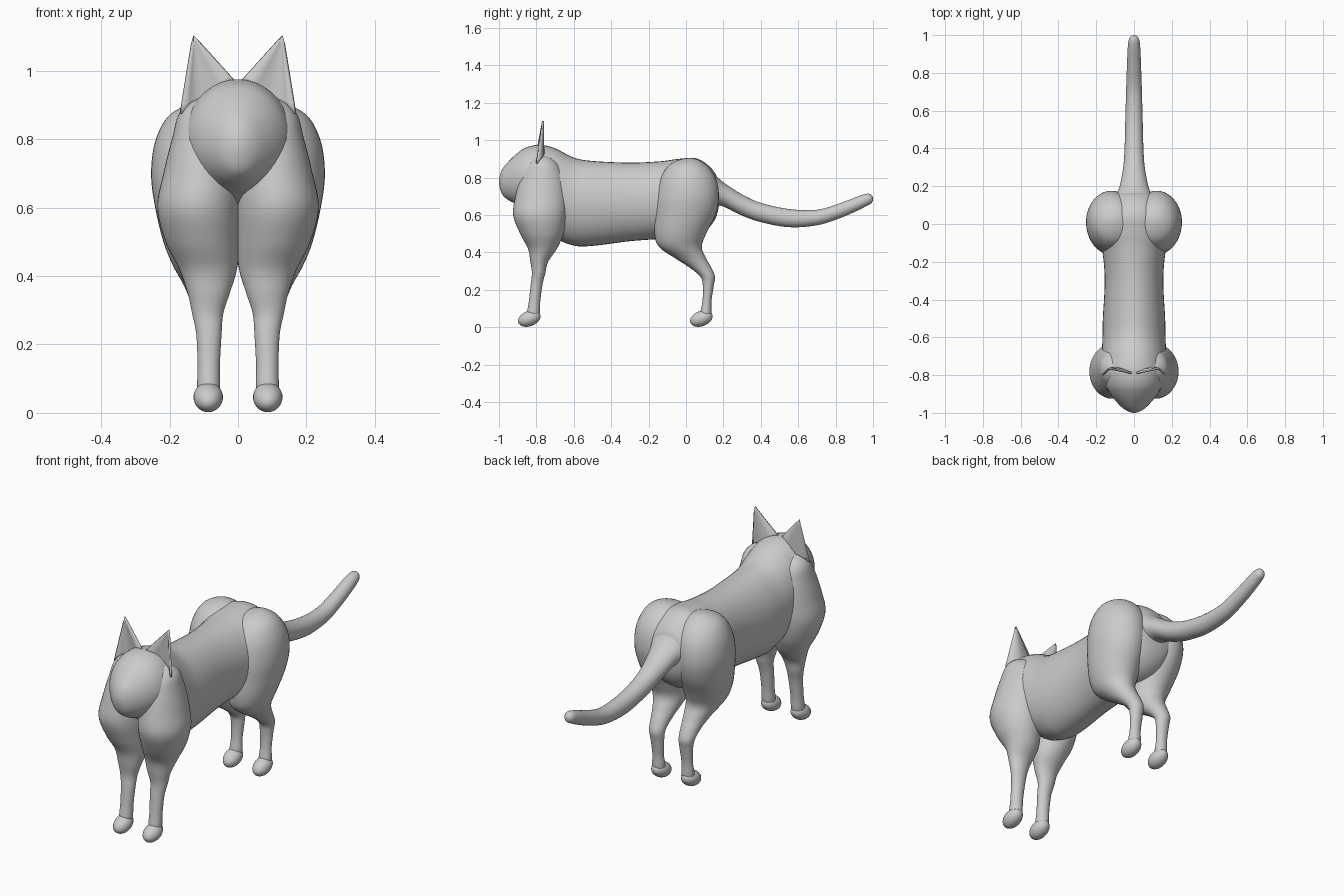
import bpy
import bmesh
import math

if "Cube" in bpy.data.objects:
    bpy.data.objects.remove(bpy.data.objects["Cube"])

# Single coat colour
coat = bpy.data.materials.new("grey coat")
coat.use_nodes = True
coat.diffuse_color = (0.6, 0.6, 0.6, 1)
coat.node_tree.nodes["Principled BSDF"].inputs["Base Color"].default_value = (0.6, 0.6, 0.6, 1)


def finish(name, bm):
    """Turn a bmesh into a smooth object with the coat material."""
    bmesh.ops.remove_doubles(bm, verts=bm.verts, dist=1e-5)
    bmesh.ops.recalc_face_normals(bm, faces=bm.faces)
    for face in bm.faces:
        face.smooth = True
    mesh = bpy.data.meshes.new(name)
    bm.to_mesh(mesh)
    bm.free()
    mesh.materials.append(coat)
    obj = bpy.data.objects.new(name, mesh)
    bpy.context.collection.objects.link(obj)
    return obj


def spline(a, b, c, d, t):
    """Catmull-Rom blend between b and c."""
    return 0.5 * (2 * b + (c - a) * t + (2 * a - 5 * b + 4 * c - d) * t * t
                  + (3 * b - a - 3 * c + d) * t ** 3)


def smooth_rows(rows, steps):
    """Refine stations; mirrored ghost stations make the closed ends round."""
    def ghost(row):
        pos, lo, hi, low, high = row
        return (pos, hi, lo, high, low)
    ext = [ghost(rows[1])] + rows + [ghost(rows[-2])]
    out = []
    for i in range(len(rows) - 1):
        for s in range(steps):
            out.append([spline(*vals, s / steps) for vals in zip(*ext[i:i + 4])])
    return out + [rows[-1]]


def loft(name, rows, place, steps=6, sides=40):
    """Skin elliptical rings; a row is position, then two lo/hi extents."""
    bm = bmesh.new()
    rings = []
    for pos, lo, hi, low, high in smooth_rows(rows, steps):
        ring = []
        for k in range(sides):
            ang = math.tau * k / sides
            p = (lo + hi) / 2 + (hi - lo) / 2 * math.cos(ang)
            q = (low + high) / 2 + (high - low) / 2 * math.sin(ang)
            ring.append(bm.verts.new(place(pos, p, q)))
        rings.append(ring)
    for one, two in zip(rings, rings[1:]):
        for k in range(sides):
            n = (k + 1) % sides
            bm.faces.new((one[k], one[n], two[n], two[k]))
    return finish(name, bm)


def along_y(pos, p, q):
    return (p, pos, q)


def paw(name, x, y):
    """Egg-shaped paw, toes tipped slightly down."""
    bm = bmesh.new()
    bmesh.ops.create_uvsphere(bm, u_segments=28, v_segments=18, radius=1)
    for v in bm.verts:
        px, py, pz = v.co
        v.co = (x + 0.043 * px, y + 0.06 * py, 0.046 + 0.042 * pz + 0.012 * py)
    return finish(name, bm)


# Head, neck, trunk and rump: y, half width, bottom, top
trunk = [
    (-1.0, 0, 0.78, 0.78), (-0.985, 0.045, 0.715, 0.84),
    (-0.95, 0.085, 0.68, 0.885), (-0.9, 0.125, 0.655, 0.932),
    (-0.85, 0.15, 0.63, 0.963), (-0.78, 0.168, 0.57, 0.975),
    (-0.7, 0.17, 0.48, 0.957), (-0.6, 0.167, 0.437, 0.907),
    (-0.5, 0.165, 0.435, 0.889), (-0.3, 0.155, 0.46, 0.88),
    (-0.14, 0.168, 0.472, 0.887), (-0.04, 0.195, 0.48, 0.9),
    (0.05, 0.19, 0.49, 0.904), (0.12, 0.15, 0.53, 0.865),
    (0.165, 0.1, 0.6, 0.805), (0.18, 0, 0.71, 0.71)]
loft("head_and_trunk", [(y, -w, w, lo, hi) for y, w, lo, hi in trunk], along_y)

# Tail: y, half width, bottom, top
tail = [
    (0.08, 0, 0.74, 0.74), (0.1, 0.1, 0.64, 0.85), (0.15, 0.095, 0.65, 0.82),
    (0.2, 0.076, 0.645, 0.775), (0.3, 0.057, 0.597, 0.71),
    (0.4, 0.05, 0.562, 0.665), (0.55, 0.046, 0.535, 0.632),
    (0.7, 0.042, 0.545, 0.628), (0.82, 0.038, 0.582, 0.662),
    (0.92, 0.034, 0.625, 0.7), (0.97, 0.029, 0.651, 0.714),
    (0.993, 0.018, 0.665, 0.705), (1.0, 0, 0.685, 0.685)]
loft("tail", [(y, -w, w, lo, hi) for y, w, lo, hi in tail], along_y)

# Legs: z, front y, back y, inner x, outer x
foreleg = [
    (0.92, -0.77, -0.77, 0.1, 0.1), (0.88, -0.84, -0.69, 0.03, 0.168),
    (0.8, -0.885, -0.65, 0, 0.193), (0.7, -0.912, -0.635, -0.005, 0.218),
    (0.6, -0.924, -0.637, -0.005, 0.236), (0.5, -0.887, -0.655, -0.003, 0.212),
    (0.42, -0.845, -0.69, 0.003, 0.172), (0.35, -0.832, -0.737, 0.024, 0.147),
    (0.29, -0.824, -0.752, 0.043, 0.134), (0.23, -0.83, -0.767, 0.048, 0.122),
    (0.14, -0.84, -0.779, 0.053, 0.118), (0.06, -0.85, -0.785, 0.055, 0.117),
    (0.03, -0.82, -0.82, 0.087, 0.087)]
hindleg = [
    (0.905, 0.02, 0.02, 0.11, 0.11), (0.875, -0.08, 0.1, 0.02, 0.195),
    (0.8, -0.135, 0.158, -0.01, 0.24), (0.7, -0.158, 0.176, -0.015, 0.254),
    (0.6, -0.166, 0.157, -0.012, 0.242), (0.5, -0.168, 0.108, -0.005, 0.218),
    (0.43, -0.145, 0.084, 0.008, 0.19), (0.37, -0.06, 0.107, 0.025, 0.157),
    (0.32, 0.018, 0.135, 0.038, 0.138), (0.27, 0.077, 0.155, 0.046, 0.128),
    (0.22, 0.09, 0.148, 0.05, 0.12), (0.14, 0.088, 0.136, 0.056, 0.115),
    (0.06, 0.075, 0.133, 0.055, 0.117), (0.03, 0.1, 0.1, 0.087, 0.087)]

# Ear base arc, from the outer corner to the inner one
ear_base = [(0.167, -0.8, 0.875), (0.145, -0.777, 0.885), (0.115, -0.763, 0.9),
            (0.085, -0.762, 0.915), (0.05, -0.772, 0.945), (0.01, -0.79, 0.97)]
ear_tip = (0.13, -0.765, 1.103)


def ear(name, side):
    """Thin curved leaf of strips narrowing to the tip."""
    bm = bmesh.new()
    levels = 8
    rows = []
    for j in range(levels + 1):
        t = j / levels
        rows.append([bm.verts.new((side * (a + (d - a) * t), b + (e - b) * t, c + (f - c) * t))
                     for (a, b, c), (d, e, f) in ((p, ear_tip) for p in ear_base)])
    for one, two in zip(rows, rows[1:]):
        for k in range(len(ear_base) - 1):
            bm.faces.new((one[k], one[k + 1], two[k + 1], two[k]))
    obj = finish(name, bm)
    shell = obj.modifiers.new("thickness", "SOLIDIFY")
    shell.thickness = 0.01
    shell.offset = 0
    return obj


# Mirrored limbs, paws and ears
for label, side in (("left", 1), ("right", -1)):
    def along_z(pos, p, q, side=side):
        return (side * q, p, pos)
    loft(label + "_foreleg", foreleg, along_z)
    loft(label + "_hindleg", hindleg, along_z)
    paw(label + "_front_paw", side * 0.087, -0.838)
    paw(label + "_hind_paw", side * 0.087, 0.082)
    ear(label + "_ear", side)
